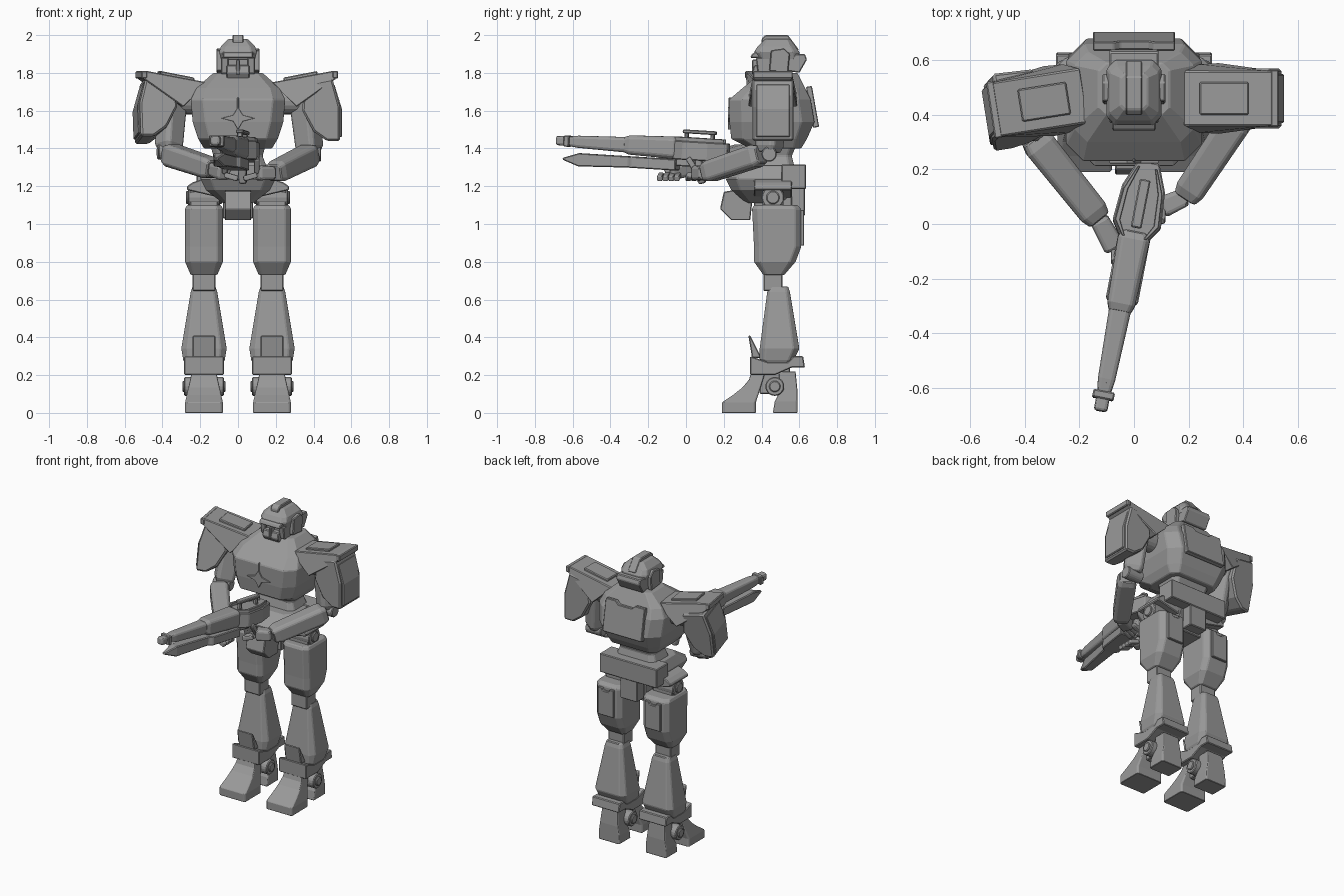
import bpy, bmesh
from math import radians, cos, sin, pi
from mathutils import Matrix, Vector

cube = bpy.data.objects.get("Cube")
if cube:
    bpy.data.objects.remove(cube)

GREY = (.32, .32, .32, 1)
grey = bpy.data.materials.new("plain_grey")
grey.use_nodes = True
grey.diffuse_color = GREY
grey.node_tree.nodes["Principled BSDF"].inputs["Base Color"].default_value = GREY


def move(x=0, y=0, z=0):
    return Matrix.Translation((x, y, z))


def turn(angle, axis):
    return Matrix.Rotation(radians(angle), 4, axis)


def loft(name, frame, rings, bevel=.005):
    """Skin equal-length point rings, cap both ends and soften the hard edges."""
    bm = bmesh.new()
    loops = [[bm.verts.new(frame @ Vector(point)) for point in ring] for ring in rings]
    for low, high in zip(loops, loops[1:]):
        for i in range(len(low)):
            bm.faces.new((low[i - 1], low[i], high[i], high[i - 1]))
    bm.faces.new(loops[0])
    bm.faces.new(loops[-1])
    bmesh.ops.recalc_face_normals(bm, faces=bm.faces)
    mesh = bpy.data.meshes.new(name)
    bm.to_mesh(mesh)
    bm.free()
    mesh.materials.append(grey)
    part = bpy.data.objects.new(name, mesh)
    bpy.context.collection.objects.link(part)
    modifier = part.modifiers.new("edge_bevel", 'BEVEL')
    modifier.width, modifier.segments = bevel, 1
    modifier.limit_method, modifier.angle_limit = 'ANGLE', radians(35)


def column(name, frame, levels, corner=.3):
    """Upright block from levels of (height, half width, front, back), corners cut off."""
    rings = []
    for height, half, near, far in levels:
        cut = corner * min(half, (far - near) / 2)
        flank = [(half - cut, near), (half, near + cut), (half, far - cut), (half - cut, far)]
        outline = flank + [(-x, y) for x, y in reversed(flank)]
        rings.append([(x, y, height) for x, y in outline])
    loft(name, frame, rings)


def side(name, frame, outline, half):
    """Side outline of (y, z) points, given thickness across x."""
    loft(name, frame, [[(x, y, z) for y, z in outline] for x in (-half, half)])


def front(name, frame, outline, half, bevel=.005):
    """Front outline of (x, z) points, given depth along y."""
    loft(name, frame, [[(x, y, z) for x, z in outline] for y in (-half, half)], bevel)


def along(name, frame, levels):
    """Bar along y from levels of (y, half width, bottom, top)."""
    loft(name, frame, [[(-w, y, low), (w, y, low), (w, y, high), (-w, y, high)]
                       for y, w, low, high in levels])


def box(name, frame, size, at=(0, 0, 0)):
    width, depth, height = (value / 2 for value in size)
    outline = [(-depth, -height), (depth, -height), (depth, height), (-depth, height)]
    side(name, frame @ move(*at), outline, width)


def tube(name, frame, radius, length, sides=20):
    """Cylinder lying along x."""
    angles = [2 * pi * i / sides for i in range(sides)]
    side(name, frame, [(radius * cos(a), radius * sin(a)) for a in angles], length / 2)


def limb(name, frame, start, end, radius, end_radius):
    """Tapered bar with cut corners and rounded-off ends."""
    start, end = Vector(start), Vector(end)
    span = end - start
    aim = frame @ move(*start) @ span.to_track_quat('Z', 'Y').to_matrix().to_4x4()
    levels = []
    for t, swell in ((0, .8), (.1, 1), (.9, 1), (1, .8)):
        r = swell * (radius + t * (end_radius - radius))
        levels.append((t * span.length, r, -r, r))
    column(name, aim, levels)


def notched_panel(name, frame, width, height):
    """Thin hatch with a notch in its top edge."""
    w, h = width / 2, height / 2
    outline = [(w / 3, h * .8), (w / 2, h), (w, h), (w, -h)]
    front(name, frame, outline + [(-x, z) for x, z in reversed(outline)], .016, .004)


# Body frames: each part is placed from the centre of its own region
body = move(0, .46)
waist, chest = body @ move(z=1.2), body @ move(z=1.4)
head = move(0, .48, 1.8)

# Torso
column("chest", chest, [(0, .18, -.12, .15), (.05, .21, -.22, .18), (.14, .24, -.23, .22),
                        (.26, .25, -.23, .2), (.32, .22, -.16, .17), (.4, .13, -.06, .13)])
star = []
for i in range(8):
    reach = .4 if i % 2 else 1
    star.append((.09 * reach * cos(i * pi / 4), .06 * reach * sin(i * pi / 4)))
front("chest_star", chest @ move(0, -.23, .16), star, .008, .001)
box("chest_seam", chest, (.01, .02, .06), (0, -.225, .24))
notched_panel("back_panel", chest @ move(0, .21, .22) @ turn(10, 'X'), .3, .22)
column("abdomen", waist, [(.08, .16, -.09, .12), (.16, .13, -.07, .1), (.23, .15, -.09, .13)])

# Pelvis
column("front_skirt", waist, [(-.09, .08, -.14, .06), (-.02, .17, -.22, .1),
                              (.04, .2, -.25, .12), (.11, .17, -.14, .14)])
box("rear_skirt", waist, (.44, .13, .13), (0, .11, .05))
box("rear_guard", waist, (.13, .1, .15), (0, .12, -.08))
box("pelvis_core", waist, (.16, .2, .18), (0, 0, -.08))
side("groin_guard", waist, [(-.1, 0), (-.26, -.03), (-.28, -.12), (-.22, -.18), (-.12, -.18)], .07)

# Head
box("neck", head, (.13, .14, .1))
column("helmet", head, [(.07, .09, -.1, .12), (.11, .1, -.12, .12), (.14, .09, -.1, .1), (.18, .05, -.06, .07)])
side("helmet_back", head, [(-.02, .1), (.15, .1), (.16, .07), (.12, 0), (0, .02)], .09)
side("brow", head, [(-.14, .08), (-.13, .1), (-.08, .13), (.02, .13), (.02, .08)], .08)
side("crest", head, [(-.08, .12), (-.08, .18), (-.06, .2), (.06, .2), (.12, .12)], .03)
box("eye_recess", head, (.13, .1, .1), (0, -.04, .04))
side("face_guard", head, [(-.12, .04), (-.13, 0), (-.11, -.03), (0, -.03), (0, .05)], .06)
box("nose_ridge", head, (.02, .04, .08), (0, -.11, .03))

for tag, flip in (("left_", Matrix.Scale(1, 4)), ("right_", Matrix.Scale(-1, 4, (1, 0, 0)))):
    # Sides of the head
    side(tag + "ear", flip @ head @ move(.1), [(-.04, .01), (.06, 0), (.07, .1), (.04, .13), (-.03, .12)], .015)
    side(tag + "cheek", flip @ head @ move(.07), [(-.11, .08), (-.1, 0), (-.06, -.02), (.02, 0), (.02, .09)], .02)

    # Hip and thigh
    leg = flip @ body @ move(.18)
    hip, thigh, shin, ankle = leg @ move(z=1.14), leg @ move(z=.73), leg @ move(z=.22), leg @ move(0, .01, .14)
    front(tag + "hip_wing", hip, [(-.08, .13), (.06, .08), (.09, .06), (.09, .04), (-.08, 0)], .1)
    tube(tag + "hip_joint", hip, .06, .17)
    tube(tag + "hip_cap", hip, .035, .19)
    box(tag + "hip_mount", hip, (.15, .11, .11), (0, 0, -.02))
    column(tag + "thigh", thigh, [(0, .07, -.05, .06), (.07, .1, -.1, .12), (.15, .1, -.1, .15),
                                  (.35, .1, -.11, .15), (.37, .09, -.1, .13)])
    notched_panel(tag + "thigh_panel", thigh @ move(0, .15, .25), .12, .19)

    # Knee and shin
    box(tag + "knee", thigh, (.12, .1, .11), (0, 0, -.03))
    column(tag + "shin", shin, [(0, .08, .01, .05), (.06, .11, -.07, .11), (.12, .12, -.07, .14),
                                (.42, .07, -.03, .09), (.45, .06, -.02, .08)])
    side(tag + "shin_flap", ankle, [(-.14, .27), (-.13, .27), (-.07, .15), (-.12, .15)], .06)

    # Ankle and foot, the instep scooped along a sine curve
    side(tag + "ankle_cuff", ankle, [(-.13, .06), (0, .06), (.09, .1), (.16, .1), (.15, .16),
                                     (.1, .16), (.07, .13), (-.04, .13), (-.13, .16)], .105)
    box(tag + "ankle_block", ankle, (.1, .16, .14), (0, 0, .03))
    tube(tag + "ankle_joint", ankle, .05, .21)
    tube(tag + "ankle_cap", ankle, .03, .23)
    toe = [(-.14, .1, -.28, -.1)]
    for i in range(5):
        t = i / 4
        toe.append((.16 * t - .085, .1 - .035 * t, .155 * sin(t * pi / 2) - .28, .05 * t - .1))
    column(tag + "toe", ankle, toe, .1)
    column(tag + "heel", ankle, [(-.14, .08, -.01, .12), (-.08, .08, 0, .12),
                                 (-.02, .07, .03, .12), (.08, .06, .02, .11)], .1)

    # Shoulder and upper arm; the right arm swings forward a little
    shoulder = arm = flip @ body @ move(.25, 0, 1.65)
    if tag == "right_":
        shoulder = shoulder @ turn(-9, 'Z')
        arm = shoulder @ turn(-12, 'X')
    outline = [(-.07, .1), (.25, .16), (.28, .15), (.27, .12), (.06, -.03), (-.01, .04)]
    loft(tag + "pauldron", shoulder, [[(x, way * (.1 if z >= .1 else .13), z) for x, z in outline]
                                      for way in (-1, 1)])
    front(tag + "pauldron_panel", shoulder, [(-.01, .1), (.17, .13), (.17, .16), (-.01, .125)], .06)
    box(tag + "pauldron_tip", shoulder, (.03, .21, .04), (.265, 0, .14))
    front(tag + "arm_shield", arm, [(.1, .09), (.25, .12), (.29, -.03), (.29, -.21),
                                    (.22, -.21), (.15, -.16), (.09, -.05)], .11, .01)
    front(tag + "shield_plate", arm, [(.25, .09), (.26, .09), (.3, -.04), (.3, -.19), (.27, -.19)], .09)
    tube(tag + "shoulder_joint", shoulder @ move(.03), .07, .16)
    limb(tag + "upper_arm", arm, (.1, 0, .04), (.13, -.02, -.27), .07, .06)
    tube(tag + "elbow", arm @ move(.13, -.02, -.28), .04, .12)

# Forearms and hands, each reaching for the weapon
hands = move(z=1.27)
poses = (("left_", -1, (.39, .4, .1), (.19, .1, 0), (.1, .06, 0)),
         ("right_", 1, (-.37, .32, .1), (-.13, .02, .02), (-.07, -.09, 0)))
for tag, curl, elbow, wrist, palm in poses:
    limb(tag + "forearm", hands, elbow, wrist, .06, .055)
    limb(tag + "palm", hands, wrist, palm, .035, .04)
    palm = Vector(palm)
    for i, finger in enumerate(("index", "middle", "ring", "little")):
        knuckle = palm + Vector((0, .05 - .03 * i, -.01))
        limb(tag + finger + "_finger", hands, knuckle, knuckle + Vector((.07 * curl, -.01, -.02)), .015, .015)
    limb(tag + "thumb", hands, palm, palm + Vector((0, -.05, .08)), .015, .015)

# Rifle, built along y and then aimed forward
rifle = move(.01, 0, 1.4) @ turn(-11, 'Z') @ turn(-3.5, 'X')
limb("rifle_barrel", rifle, (0, -.04, 0), (0, -.64, 0), .05, .03)
limb("rifle_sleeve", rifle, (0, -.03, 0), (0, -.33, 0), .06, .05)
limb("rifle_muzzle", rifle, (0, -.6, 0), (0, -.7, 0), .025, .025)
box("rifle_collar", rifle, (.08, .03, .06), (0, -.64, 0))
along("rifle_rail", rifle, [(-.6, .01, 0, .03), (-.04, .02, 0, .05)])
plan = [(-.06, .05), (0, .09), (.13, .08), (.23, .04)]
along("rifle_receiver", rifle, [(y, w, -.06, .04) for y, w in plan])
for tag, way in (("left_", 1), ("right_", -1)):
    loft(tag + "receiver_rim", rifle, [[(way * w * k, y * .9, z) for k, z in ((.7, .03), (.9, .03), (.9, .06), (.7, .06))]
                                       for y, w in plan], .002)
for tag, y in (("front_", 0), ("rear_", .14)):
    box(tag + "handle_post", rifle, (.03, .02, .07), (0, y, .06))
box("handle_bar", rifle, (.04, .18, .02), (0, .07, .09))
along("rifle_blade", rifle, [(-.66, .01, -.1, -.09), (-.57, .03, -.13, -.06), (-.3, .04, -.12, -.06),
                             (-.28, .06, -.12, -.06), (-.04, .06, -.12, -.06)])
box("blade_mount", rifle, (.07, .2, .07), (0, -.04, -.06))
limb("rifle_grip", rifle, (0, .06, -.05), (0, .1, -.18), .025, .02)
